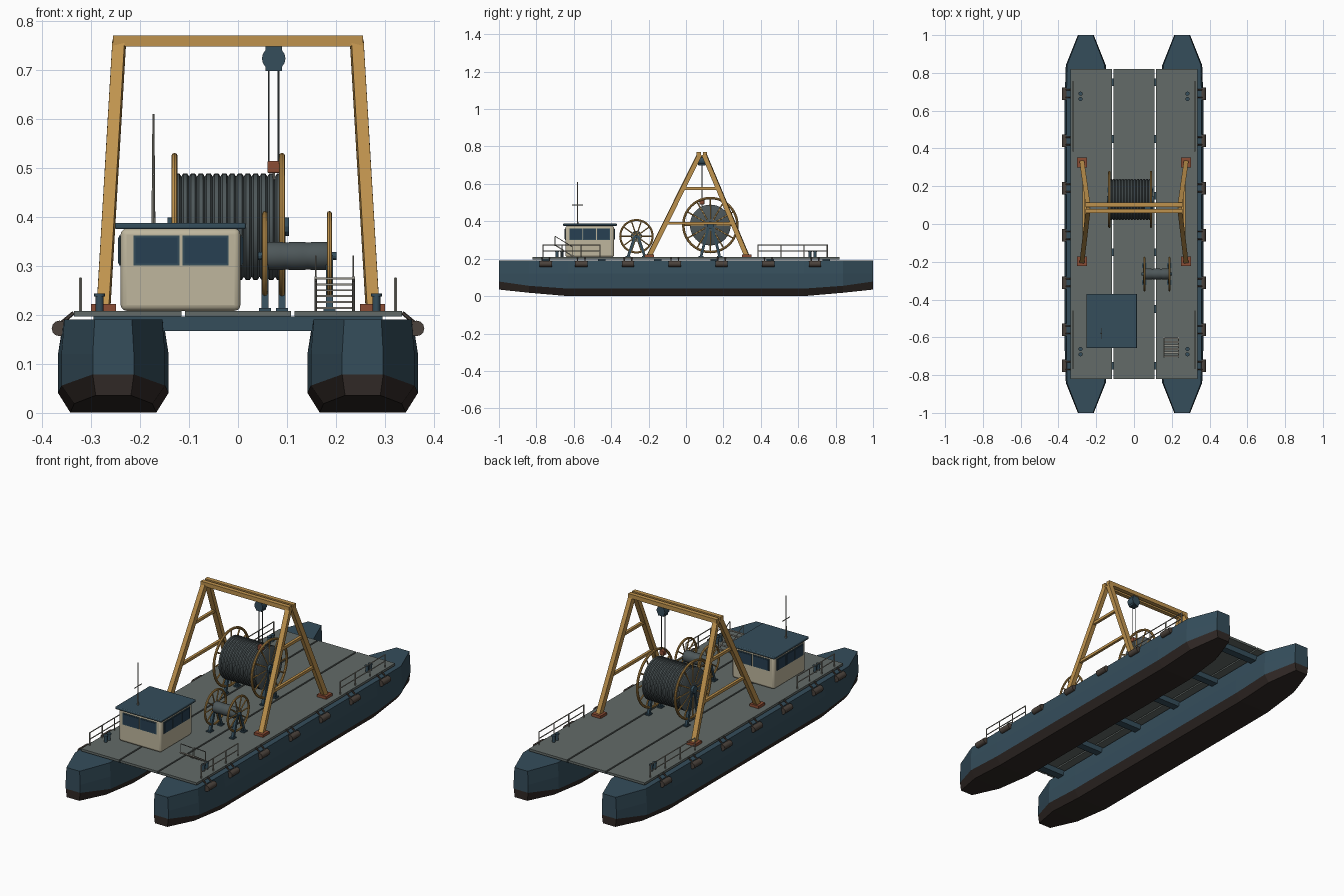
import bpy, bmesh, math
from mathutils import Vector, Matrix

cube = bpy.data.objects.get("Cube")
if cube:
    bpy.data.objects.remove(cube)


def material(name, *rgb):
    m = bpy.data.materials.new(name)
    m.use_nodes = True
    m.diffuse_color = (*rgb, 1)
    m.node_tree.nodes["Principled BSDF"].inputs["Base Color"].default_value = (*rgb, 1)
    return m


BLUE = material("hull blue", 0.035, 0.075, 0.105)
BOTTOM = material("bottom paint", 0.03, 0.022, 0.019)
DECK = material("deck grey", 0.125, 0.147, 0.138)
OCHRE = material("ochre steel", 0.52, 0.29, 0.075)
CREAM = material("cabin cream", 0.52, 0.47, 0.34)
RUST = material("rust red", 0.26, 0.075, 0.035)
GLASS = material("window glass", 0.02, 0.05, 0.085)
CABLE = material("cable grey", 0.075, 0.095, 0.1)
RUBBER = material("fender rubber", 0.07, 0.055, 0.045)
STEEL = material("rail steel", 0.3, 0.29, 0.25)


def finish(bm, name, mats, smooth=False, bevel=0):
    bmesh.ops.recalc_face_normals(bm, faces=bm.faces)
    me = bpy.data.meshes.new(name)
    bm.to_mesh(me)
    bm.free()
    ob = bpy.data.objects.new(name, me)
    bpy.context.collection.objects.link(ob)
    for m in mats if isinstance(mats, list) else [mats]:
        me.materials.append(m)
    if bevel:
        mod = ob.modifiers.new("Bevel", "BEVEL")
        mod.width, mod.segments = bevel, 3
    if smooth:
        bpy.ops.object.select_all(action="DESELECT")
        ob.select_set(True)
        bpy.context.view_layer.objects.active = ob
        bpy.ops.object.shade_smooth_by_angle(angle=math.radians(40))
    return ob


def add_box(bm, x, y, z):
    """Box given as three (low, high) ranges."""
    c = [(a + b) / 2 for a, b in (x, y, z)]
    s = [b - a for a, b in (x, y, z)]
    bmesh.ops.create_cube(bm, size=1, matrix=Matrix.Translation(c) @ Matrix.Diagonal((*s, 1)))


def add_rod(bm, a, b, r, sides=8, r2=None):
    """Round rod, or a square bar of half width r when sides is 4."""
    a, b = Vector(a), Vector(b)
    k = math.sqrt(2) if sides == 4 else 1
    turn = Matrix.Rotation(math.pi / 4 if sides == 4 else 0, 4, "Z")
    mat = Matrix.Translation((a + b) / 2) @ (b - a).to_track_quat("Z", "Y").to_matrix().to_4x4() @ turn
    bmesh.ops.create_cone(bm, cap_ends=True, segments=sides, radius1=r * k,
                          radius2=(r2 or r) * k, depth=(b - a).length, matrix=mat)


def add_lathe(bm, profile, y, z, steps=40, closed=False):
    """Spin an (x, radius) profile about an axis along x."""
    rings = [[bm.verts.new((x, y + r * math.cos(t), z + r * math.sin(t))) for x, r in profile]
             for t in (2 * math.pi * i / steps for i in range(steps))]
    n = len(profile)
    for i in range(steps):
        p, q = rings[i], rings[(i + 1) % steps]
        for j in range(n if closed else n - 1):
            k = (j + 1) % n
            bm.faces.new((p[j], p[k], q[k], q[j]))
    if not closed:
        bm.faces.new([r[0] for r in rings])
        bm.faces.new([r[-1] for r in rings])


def box(name, x, y, z, mat, bevel=0):
    bm = bmesh.new()
    add_box(bm, x, y, z)
    return finish(bm, name, mat, bevel > 0, bevel)


def rods(name, bars, r, mat, sides=8):
    bm = bmesh.new()
    for a, b in bars:
        add_rod(bm, a, b, r, sides)
    return finish(bm, name, mat, sides > 4)


# Pontoons: lofted sections as (y, half top, half side, half keel, keel z, chine z)
half = [(0.63, 0.102, 0.113, 0.088, 0, 0.04), (0.84, 0.1, 0.106, 0.08, 0.018, 0.055),
        (1.0, 0.038, 0.042, 0.036, 0.035, 0.078)]
stations = [(-s[0], *s[1:]) for s in reversed(half)] + half
for side, label in ((1, "left"), (-1, "right")):
    bm = bmesh.new()
    loops = []
    for y, top, mid, keel, kz, cz in stations:
        pts = [(keel, kz), (mid, cz), (mid, 0.12), (top, 0.19)]
        pts += [(-w, z) for w, z in reversed(pts)]
        loops.append([bm.verts.new((side * 0.255 + w, y, z)) for w, z in pts])
    for p, q in zip(loops, loops[1:]):
        for j in range(8):
            f = bm.faces.new((p[j], p[(j + 1) % 8], q[(j + 1) % 8], q[j]))
            f.material_index = int(j in (0, 6, 7))
    for loop in (loops[0], loops[-1]):
        bm.faces.new([loop[i] for i in (1, 2, 3, 4, 5, 6)])
        bm.faces.new([loop[i] for i in (0, 1, 6, 7)]).material_index = 1
    finish(bm, label + "_pontoon", [BLUE, BOTTOM])

# Deck planks and the cross beams under them
for name, x in (("right", (-0.335, -0.116)), ("middle", (-0.108, 0.108)), ("left", (0.116, 0.335))):
    box(name + "_deck_panel", x, (-0.82, 0.82), (0.196, 0.208), DECK)
bm = bmesh.new()
for i in range(6):
    y = -0.75 + 0.3 * i
    add_box(bm, (-0.295, 0.295), (y - 0.02, y + 0.02), (0.167, 0.196))
finish(bm, "cross_beams", BLUE)

# Fenders, bollards and railings on both sides
fenders, brackets, bollards, posts = (bmesh.new() for _ in range(4))
for s in (-1, 1):
    for y in (-0.75, -0.56, -0.31, -0.06, 0.19, 0.44, 0.69):
        add_rod(fenders, (s * 0.365, y - 0.033, 0.172), (s * 0.365, y + 0.033, 0.172), 0.016, 12)
        for d in (-0.02, 0.02):
            add_rod(brackets, (s * 0.336, y + d, 0.204), (s * 0.365, y + d, 0.18), 0.004, 6)
    for y in (-0.69, -0.662, 0.662, 0.69):
        add_rod(bollards, (s * 0.283, y, 0.205), (s * 0.283, y, 0.237), 0.008, 12)
        add_rod(bollards, (s * 0.283, y, 0.237), (s * 0.283, y, 0.243), 0.011, 12)
    for y0, y1 in ((-0.765, -0.46), (0.385, 0.755)):
        for i in range(4):
            y = y0 + (y1 - y0) * i / 3
            add_rod(posts, (s * 0.322, y, 0.205), (s * 0.322, y, 0.275), 0.0032, 6)
        for z in (0.24, 0.274):
            add_rod(posts, (s * 0.322, y0, z), (s * 0.322, y1, z), 0.0028, 6)
finish(fenders, "fenders", RUBBER, True)
finish(brackets, "fender_brackets", RUBBER)
finish(bollards, "bollards", BLUE, True)
finish(posts, "railings", STEEL, True)

# Cabin with roof, window plates and mast
box("cabin", (-0.24, 0.005), (-0.645, -0.385), (0.208, 0.376), CREAM, 0.012)
box("cabin_roof", (-0.252, 0.016), (-0.657, -0.37), (0.375, 0.388), BLUE, 0.004)
frames, panes = bmesh.new(), bmesh.new()
for bm, grow, out in ((frames, 0.004, 0.003), (panes, 0, 0.005)):
    z = (0.305 - grow, 0.358 + grow)
    for x in (-0.167, -0.066):
        for y in (-0.645, -0.385):
            add_box(bm, (x - 0.043 - grow, x + 0.043 + grow), (y - out, y + out), z)
    for y in (-0.588, -0.515, -0.442):
        for x in (-0.24, 0.005):
            add_box(bm, (x - out, x + out), (y - 0.031 - grow, y + 0.031 + grow), z)
finish(frames, "window_frames", BLUE)
finish(panes, "window_panes", GLASS)
bm = bmesh.new()
add_rod(bm, (-0.173, -0.58, 0.385), (-0.173, -0.58, 0.61), 0.004, 8, 0.002)
add_rod(bm, (-0.173, -0.61, 0.487), (-0.173, -0.55, 0.487), 0.0025, 6)
finish(bm, "mast", STEEL, True)

# Boarding steps with slanted handrails
steps = bmesh.new()
for i in range(6):
    y, z = -0.605 - 0.019 * i, 0.214 + 0.012 * i
    add_box(steps, (0.16, 0.235), (y - 0.005, y + 0.005), (z - 0.002, z + 0.002))
for x in (0.159, 0.236):
    add_rod(steps, (x, -0.6, 0.209), (x, -0.705, 0.276), 0.003, 4)
    add_rod(steps, (x, -0.605, 0.262), (x, -0.7, 0.32), 0.002, 6)
    for y, z in ((-0.605, 0.21), (-0.7, 0.268)):
        add_rod(steps, (x, y, z), (x, y, z + 0.052), 0.002, 6)
finish(steps, "boarding_steps", STEEL)

# Gantry: four legs, side ties, twin top beams and foot plates
APEX = 0.085
legs, ties, feet = [], [], bmesh.new()
for s in (-1, 1):
    ends = []
    for foot, lean in ((-0.197, -0.012), (0.325, 0.012)):
        a, b = Vector((s * 0.275, foot, 0.215)), Vector((s * 0.243, APEX + lean, 0.757))
        legs.append((a, b))
        ends.append((a, b))
        add_box(feet, (s * 0.275 - 0.026, s * 0.275 + 0.026), (foot - 0.026, foot + 0.026), (0.207, 0.222))
    for z in (0.39, 0.575):
        ties.append([a.lerp(b, (z - a.z) / (b.z - a.z)) for a, b in ends])
rods("gantry_legs", legs, 0.0125, OCHRE, 4)
rods("gantry_ties", ties, 0.007, OCHRE, 4)
finish(feet, "gantry_feet", RUST)
bm = bmesh.new()
for y in (APEX - 0.017, APEX + 0.017):
    add_box(bm, (-0.256, 0.256), (y - 0.011, y + 0.011), (0.749, 0.771))
finish(bm, "gantry_top_beams", OCHRE)

# Hoist: upper block, falls, lower block and hook
rods("hoist_block", [((0.073, APEX - 0.02, 0.724), (0.073, APEX + 0.02, 0.724))], 0.024, BLUE, 16)
box("hoist_housing", (0.056, 0.09), (APEX - 0.018, APEX + 0.018), (0.698, 0.75), BLUE)
rods("hoist_falls", [((x, APEX, 0.7), (x, APEX, 0.51)) for x in (0.063, 0.083)], 0.002, CABLE, 6)
box("lower_block", (0.06, 0.086), (APEX - 0.013, APEX + 0.013), (0.49, 0.514), RUST, 0.003)
arc = [Vector((0.073, APEX + 0.011 * math.cos(t), 0.468 + 0.011 * math.sin(t)))
       for t in (math.pi * (0.5 - i / 5) for i in range(7))]
rods("hook", [((0.073, APEX, 0.492), arc[0])] + list(zip(arc, arc[1:])), 0.003, STEEL, 6)


def reel(name, y, z, xs, rim, rim_r, core, spokes, wound, foot):
    """Spoked flanges, a drum and two splayed stands."""
    bm = bmesh.new()
    for x in xs:
        ring = [(x + rim_r * math.cos(t), rim - rim_r + rim_r * math.sin(t))
                for t in (math.pi * k / 4 for k in range(8))]
        add_lathe(bm, ring, y, z, closed=True)
        for k in range(spokes):
            t = 2 * math.pi * k / spokes
            d = Vector((0, math.cos(t), math.sin(t)))
            c = Vector((x, y, z))
            add_rod(bm, c + d * core * 0.3, c + d * (rim - rim_r), rim_r * 0.6, 6)
    finish(bm, name + "_flanges", OCHRE, True)
    bm = bmesh.new()
    x0, x1 = xs[0] - rim_r * 0.3, xs[1] + rim_r * 0.3
    n = wound
    pitch = (x1 - x0) / n
    prof = []
    for k in range(n):
        a = x0 + k * pitch
        prof += [(a, core * 0.94), (a + pitch * 0.25, core), (a + pitch * 0.75, core)]
    prof.append((x1, core * 0.94))
    add_lathe(bm, prof, y, z)
    finish(bm, name + "_drum", CABLE, True)
    bm = bmesh.new()
    add_rod(bm, (xs[0] - 0.014, y, z), (xs[1] + 0.014, y, z), core * 0.14 + 0.004, 12)
    for x in xs:
        for d in (-1, 1):
            add_rod(bm, (x, y + d * 0.008, z), (x, y + d * foot, 0.21), 0.007, 4)
            add_box(bm, (x - 0.012, x + 0.012), (y + d * foot - 0.014, y + d * foot + 0.014), (0.207, 0.214))
    finish(bm, name + "_stand", BLUE)


reel("main_reel", 0.13, 0.38, (-0.13, 0.09), 0.151, 0.0065, 0.109, 12, 14, 0.05)
reel("small_reel", -0.265, 0.32, (0.055, 0.187), 0.092, 0.0055, 0.029, 10, 3, 0.045)
